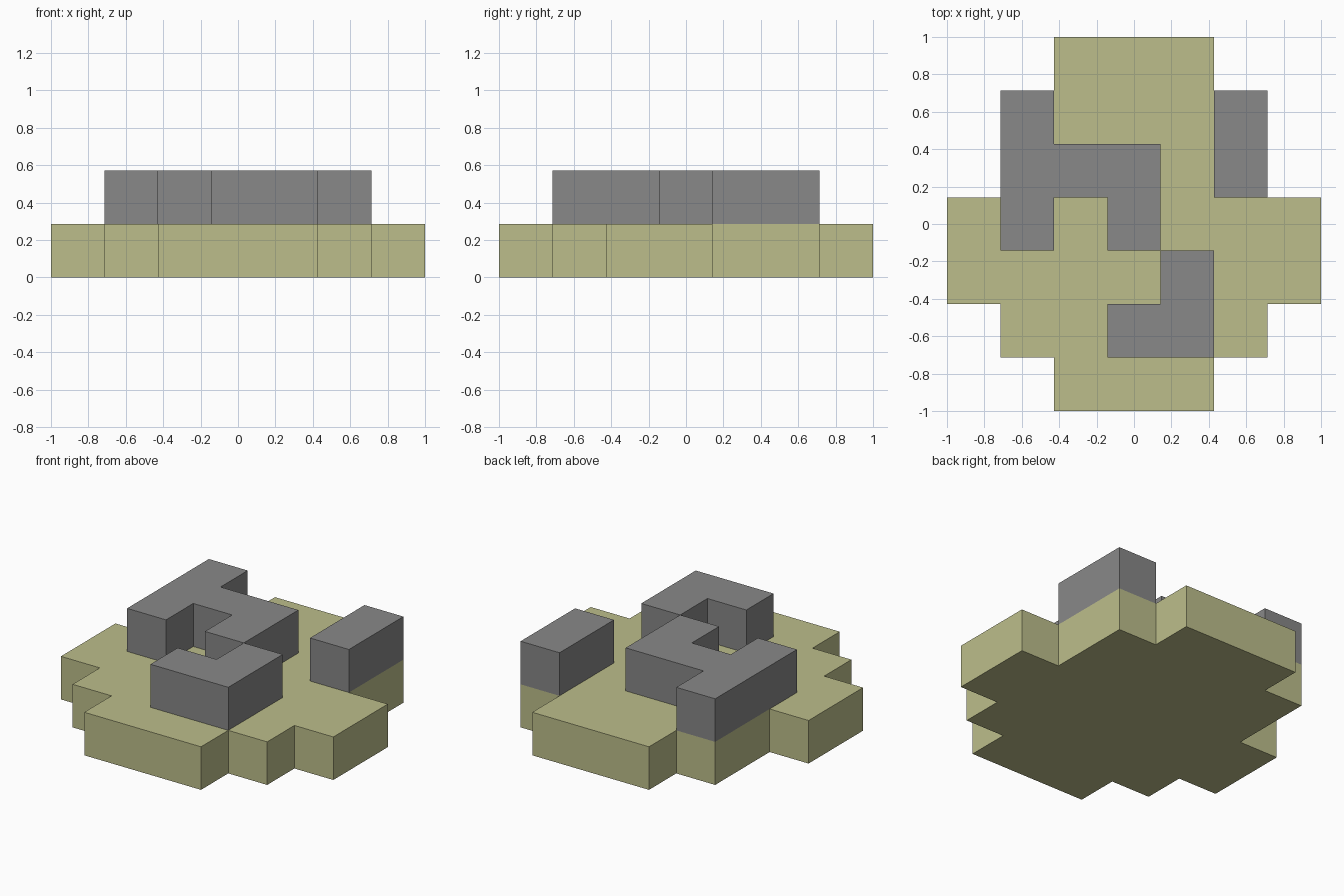
import bpy
import bmesh

UNIT = 2 / 7  # side of one grid cell

default = bpy.data.objects.get("Cube")
if default:
    bpy.data.objects.remove(default, do_unlink=True)


def make_material(name, color):
    mat = bpy.data.materials.new(name)
    mat.use_nodes = True
    mat.diffuse_color = color
    mat.node_tree.nodes["Principled BSDF"].inputs["Base Color"].default_value = color
    return mat


def slab(name, outline, level, mat):
    """Extrude an outline, given in grid cells, into a block one cell high."""
    bm = bmesh.new()
    verts = [bm.verts.new((x * UNIT - 1, y * UNIT - 1, level * UNIT)) for x, y in outline]
    face = bm.faces.new(verts)
    top = bmesh.ops.extrude_face_region(bm, geom=[face])["geom"]
    bmesh.ops.translate(bm, vec=(0, 0, UNIT),
                        verts=[v for v in top if isinstance(v, bmesh.types.BMVert)])
    bmesh.ops.recalc_face_normals(bm, faces=bm.faces)
    mesh = bpy.data.meshes.new(name)
    bm.to_mesh(mesh)
    bm.free()
    mesh.materials.append(mat)
    obj = bpy.data.objects.new(name, mesh)
    bpy.context.collection.objects.link(obj)
    return obj


olive = make_material("pale olive", (0.507, 0.515, 0.258, 1))
gray = make_material("mid gray", (0.246, 0.246, 0.246, 1))

# Stepped base: right half of the outline, mirrored for the other half
half = [(5, 0), (5, 1), (6, 1), (6, 2), (7, 2), (7, 4), (6, 4), (6, 6), (5, 6), (5, 7)]
slab("base", half + [(7 - x, y) for x, y in reversed(half)], 0, olive)

# Raised blocks on the base
slab("branched_block", [(1, 3), (2, 3), (2, 4), (3, 4), (3, 3), (4, 3),
                        (4, 5), (2, 5), (2, 6), (1, 6)], 1, gray)
slab("corner_block", [(3, 1), (5, 1), (5, 3), (4, 3), (4, 2), (3, 2)], 1, gray)
slab("straight_block", [(5, 4), (6, 4), (6, 6), (5, 6)], 1, gray)
